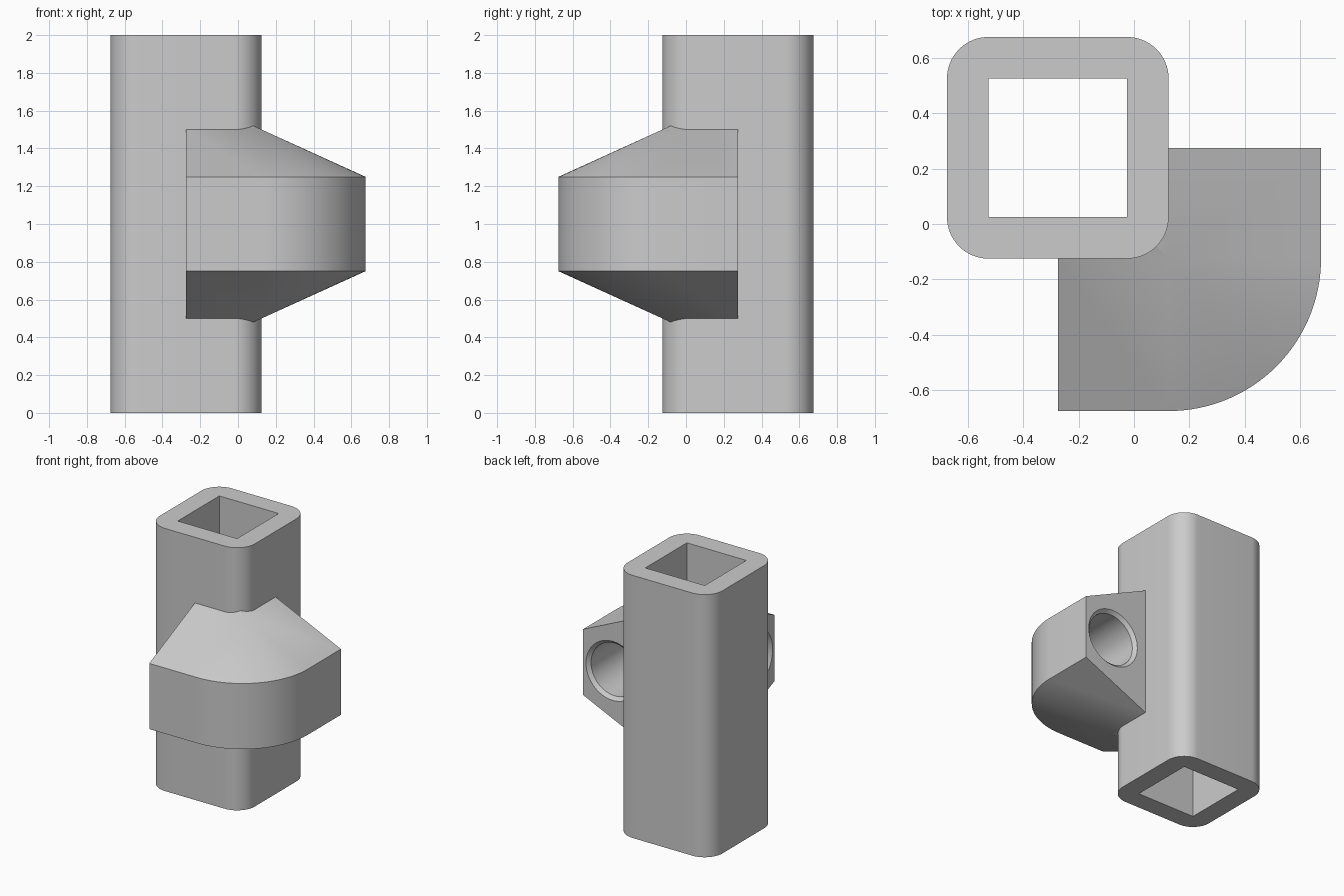
import bpy, bmesh
from math import sin, cos, pi
from mathutils import Vector

cube = bpy.data.objects.get("Cube")
if cube:
    bpy.data.objects.remove(cube, do_unlink=True)

grey = bpy.data.materials.new("plain grey")
grey.use_nodes = True
colour = (0.6, 0.6, 0.6, 1)
grey.diffuse_color = colour
grey.node_tree.nodes["Principled BSDF"].inputs["Base Color"].default_value = colour

H = 2.0                      # post height
MID = H / 2                  # bore height
POST = Vector((-0.275, 0.275))   # post centre
BEND = Vector((0.125, -0.125))   # pivot of the bend
END = 0.4                    # straight length either side of the bend
ARC = 32


def finish(name, bm):
    bmesh.ops.remove_doubles(bm, verts=bm.verts, dist=1e-5)
    bmesh.ops.recalc_face_normals(bm, faces=bm.faces)
    mesh = bpy.data.meshes.new(name)
    bm.to_mesh(mesh)
    bm.free()
    mesh.materials.append(grey)
    obj = bpy.data.objects.new(name, mesh)
    bpy.context.collection.objects.link(obj)
    return obj


def loft(name, rings, close_ends):
    """Skin a list of closed rings, capping both ends or joining them."""
    bm = bmesh.new()
    vs = [[bm.verts.new(p) for p in ring] for ring in rings]
    n = len(vs[0])
    pairs = list(zip(vs, vs[1:])) if close_ends else list(zip(vs, vs[1:] + vs[:1]))
    for a, b in pairs:
        for i in range(n):
            j = (i + 1) % n
            bm.faces.new((a[i], a[j], b[j], b[i]))
    if close_ends:
        bm.faces.new(vs[0])
        bm.faces.new(vs[-1])
    return finish(name, bm)


def smooth(obj):
    bpy.ops.object.select_all(action='DESELECT')
    obj.select_set(True)
    bpy.context.view_layer.objects.active = obj
    bpy.ops.object.shade_smooth_by_angle(angle=pi / 7)


# Square post: rounded outside, sharp square hole
def rounded_square(half, radius, steps, z):
    points = []
    for q in range(4):
        a0 = q * pi / 2
        sx, sy = ((1, 1), (-1, 1), (-1, -1), (1, -1))[q]
        for k in range(steps + 1):
            a = a0 + k / steps * pi / 2
            points.append((POST.x + sx * (half - radius) + radius * cos(a),
                           POST.y + sy * (half - radius) + radius * sin(a), z))
    return points


post = loft("square_post", [rounded_square(0.4, 0.15, 16, 0), rounded_square(0.4, 0.15, 16, H),
                            rounded_square(0.25, 0, 16, H), rounded_square(0.25, 0, 16, 0)], False)
smooth(post)


# Sleeve: tapered section swept around the post corner
def sleeve_ring(base, outward, inward):
    inner, outer = base + inward * 0.075, base + outward * 0.55
    section = ((inner, 0.5 + 0.075 / 2.2), (base, 0.5), (outer, 0.25),
               (outer, -0.25), (base, -0.5), (inner, -0.5 - 0.075 / 2.2))
    return [(p.x, p.y, MID + z) for p, z in section]


front, side = Vector((0, -1)), Vector((1, 0))
bend_dirs = [Vector((sin(k / ARC * pi / 2), -cos(k / ARC * pi / 2))) for k in range(ARC + 1)]
start, stop = BEND - side * END, BEND - front * END
bm_rings = [sleeve_ring(start, front, -front)]
bm_rings += [sleeve_ring(BEND, d, Vector((-1, 1))) for d in bend_dirs]
bm_rings += [sleeve_ring(stop, side, -side)]


def build_sleeve():
    bm = bmesh.new()
    vs = [[bm.verts.new(p) for p in ring] for ring in bm_rings]
    for a, b in zip(vs, vs[1:]):
        for i in range(6):
            j = (i + 1) % 6
            corners = []
            for v in (a[i], a[j], b[j], b[i]):
                if all((v.co - c.co).length > 1e-5 for c in corners):
                    corners.append(v)
            if len(corners) > 2:
                bm.faces.new(corners)
    bm.faces.new(vs[0])
    bm.faces.new(vs[-1])
    return finish("corner_sleeve", bm)


sleeve = build_sleeve()


# Bore: round channel following the bend, chamfered at both mouths
def circle(base, outward, radius):
    pts = []
    for k in range(48):
        a = k / 48 * 2 * pi
        p = base + outward * (0.3 + radius * cos(a))
        pts.append((p.x, p.y, MID + radius * sin(a)))
    return pts


mouth = ((END + 0.02, 0.245), (END - 0.025, 0.2))
rings = [circle(BEND - side * d, front, r) for d, r in mouth]
rings += [circle(BEND, d, 0.2) for d in bend_dirs]
rings += [circle(BEND - front * d, side, r) for d, r in reversed(mouth)]
cutter = loft("bore_cutter", rings, True)
cutter.hide_render = True

cut = sleeve.modifiers.new("bore", 'BOOLEAN')
cut.operation = 'DIFFERENCE'
cut.solver = 'EXACT'
cut.object = cutter
bpy.ops.object.select_all(action='DESELECT')
sleeve.select_set(True)
bpy.context.view_layer.objects.active = sleeve
bpy.ops.object.modifier_apply(modifier=cut.name)
bpy.data.objects.remove(cutter, do_unlink=True)
smooth(sleeve)
